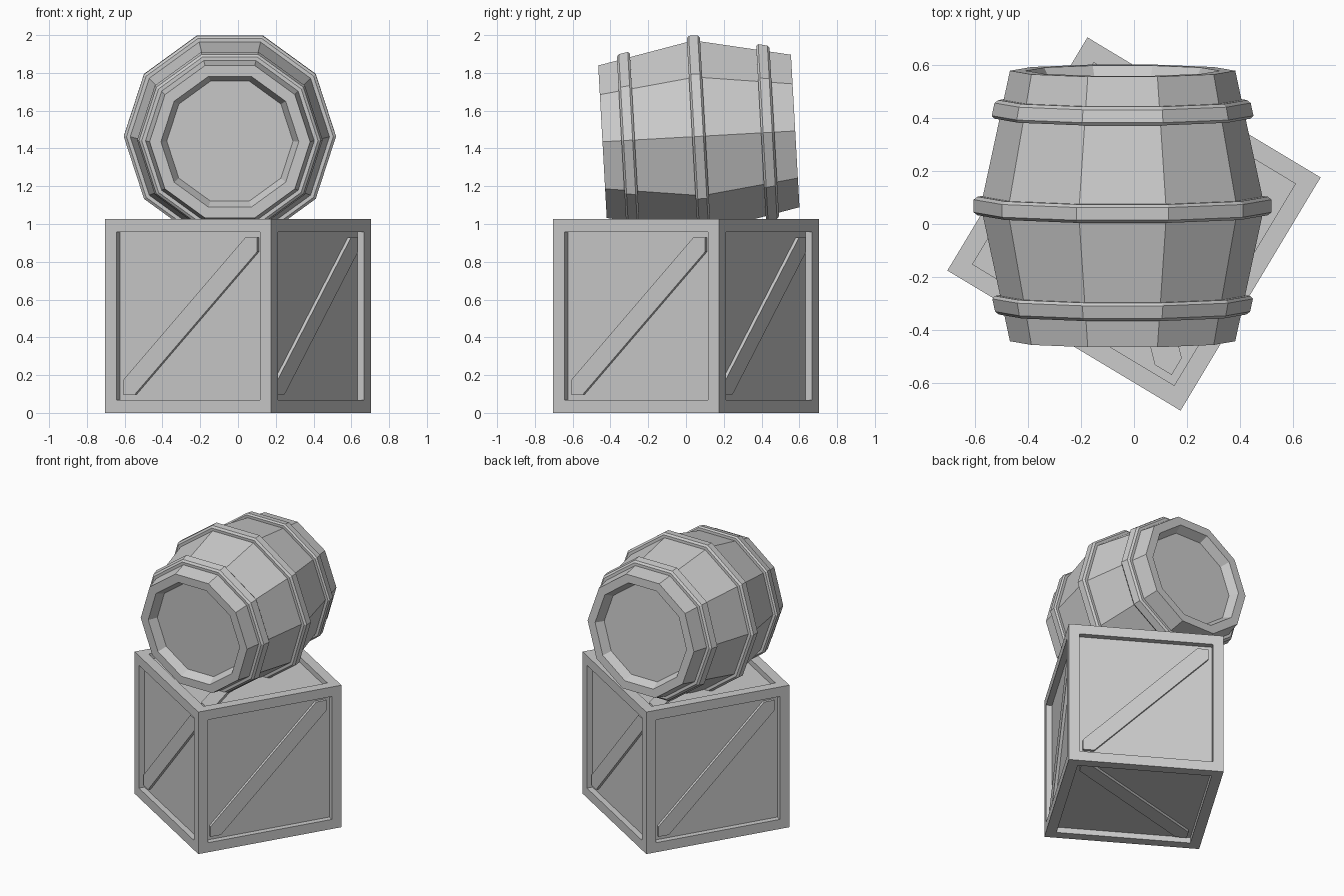
import bpy, bmesh
from math import cos, sin, tau, radians, pi
from mathutils import Matrix

if "Cube" in bpy.data.objects:
    bpy.data.objects.remove(bpy.data.objects["Cube"])

SIDE, FRAME, DEEP, BAR = 1.026, 0.098, 0.04, 0.02
H = SIDE / 2
CRATE = Matrix.Translation((0, 0, H)) @ Matrix.Rotation(radians(-31), 4, 'Z')
BARREL = Matrix.Translation((-0.043, 0.068, 1.464)) @ Matrix.Rotation(radians(3.2), 4, 'X')


def finish(name, bm, matrix):
    bmesh.ops.recalc_face_normals(bm, faces=bm.faces)
    me = bpy.data.meshes.new(name)
    bm.to_mesh(me)
    bm.free()
    ob = bpy.data.objects.new(name, me)
    ob.matrix_world = matrix
    bpy.context.collection.objects.link(ob)
    return ob


# crate: cube with a flat frame and a sunken panel in every face
bm = bmesh.new()
bmesh.ops.create_cube(bm, size=SIDE)
panels = bm.faces[:]
bmesh.ops.inset_individual(bm, faces=panels, thickness=FRAME)
for f in bmesh.ops.extrude_discrete_faces(bm, faces=panels)['faces']:
    # walls between the frame and the sunken panel
    outer = [v.co.copy() for v in f.verts]
    f.normal_update()
    bmesh.ops.translate(bm, verts=f.verts[:], vec=-DEEP * f.normal)
bmesh.ops.remove_doubles(bm, verts=bm.verts, dist=1e-5)
finish("crate", bm, CRATE)


# diagonal brace: band clipped to the panel corners, drawn rising to the right
def brace(name, rot, flip=1):
    p, o = H - FRAME, 0.074
    pts = [(-p, -p), (-p + o, -p), (p, p - o), (p, p), (p - o, p), (-p, -p + o)]
    bm = bmesh.new()
    f = bm.faces.new([bm.verts.new((x * flip, y, H - DEEP)) for x, y in pts])
    r = bmesh.ops.extrude_face_region(bm, geom=[f], use_keep_orig=True)
    top = [v for v in r['geom'] if isinstance(v, bmesh.types.BMVert)]
    bmesh.ops.translate(bm, verts=top, vec=(0, 0, BAR))
    finish(name, bm, CRATE @ rot)


for i in range(4):
    brace(f"side_brace_{i + 1}",
          Matrix.Rotation(i * pi / 2, 4, 'Z') @ Matrix.Rotation(pi / 2, 4, 'X'))
brace("top_brace", Matrix.Identity(4), -1)
brace("bottom_brace", Matrix.Rotation(pi, 4, 'X'), -1)


# ten-sided turned shape around the local y axis
def turned(name, profile, closed):
    n = 10
    bm = bmesh.new()
    rings = [[bm.verts.new((r * cos(tau * k / n), y, r * sin(tau * k / n)))
              for k in range(n)] for y, r in profile]
    pairs = list(zip(rings, rings[1:]))
    if closed:
        pairs.append((rings[-1], rings[0]))
    else:
        bm.faces.new(rings[0])
        bm.faces.new(rings[-1])
    for a, b in pairs:
        for k in range(n):
            j = (k + 1) % n
            bm.faces.new((a[k], a[j], b[j], b[k]))
    finish(name, bm, BARREL)


# barrel body with recessed heads
L, R_END, R_MID = 0.511, 0.425, 0.535
half = [(-L + 0.06, 0.334), (-L, 0.365), (-L, R_END)]
turned("barrel_body", half + [(0, R_MID)] + [(-y, r) for y, r in reversed(half)], False)


def body_r(y):
    return R_MID + (R_END - R_MID) * abs(y) / L


# hoops with chamfered edges, following the body's taper
for name, c in (("front_hoop", -0.375), ("middle_hoop", 0), ("back_hoop", 0.365)):
    prof = [(c + d, body_r(c + d) + up) for d, up in
            ((-0.035, -0.02), (-0.035, 0.02), (-0.024, 0.032),
             (0.024, 0.032), (0.035, 0.02), (0.035, -0.02))]
    turned(name, prof, True)
